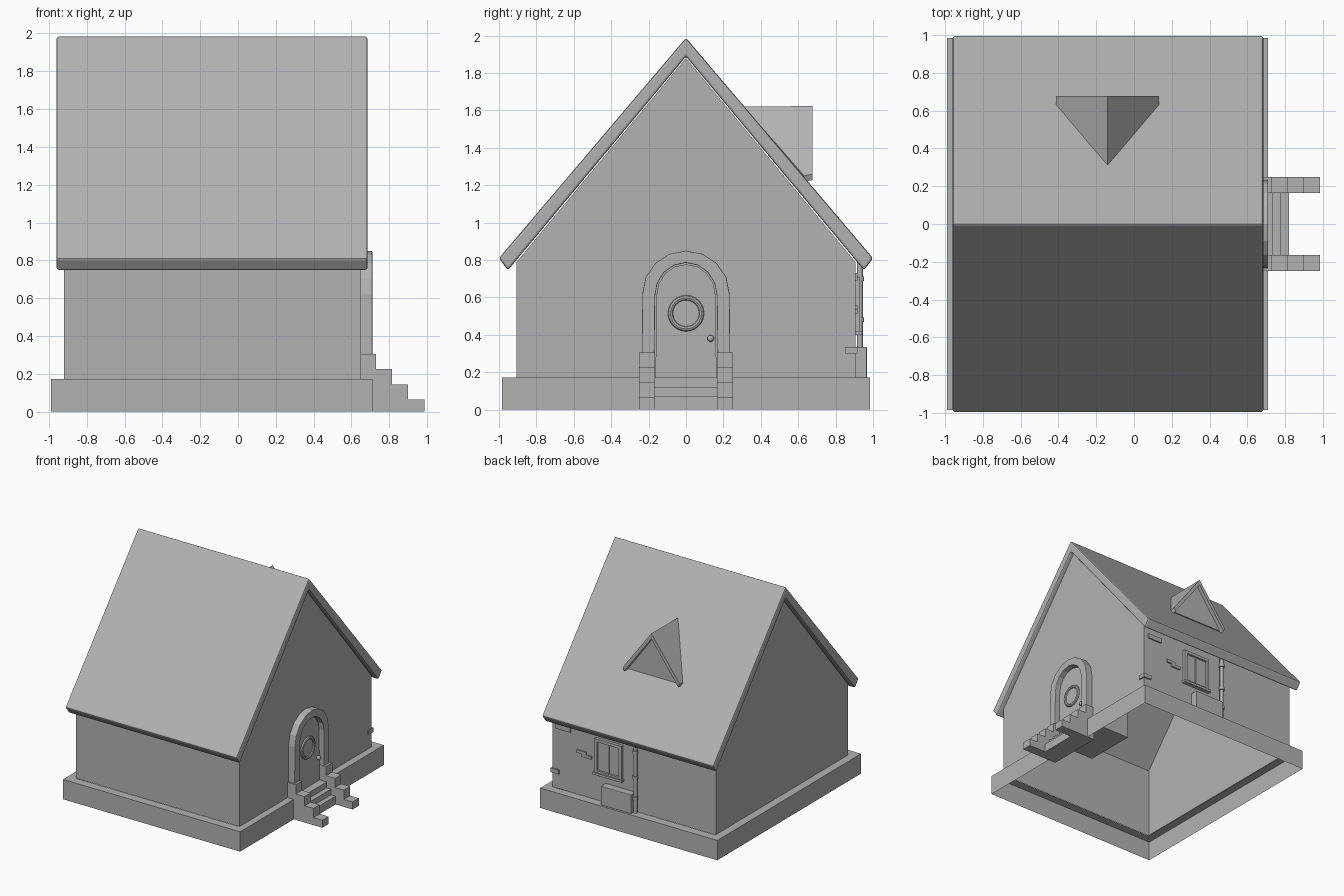
import bpy, bmesh, math
from mathutils import Matrix, Vector

cube = bpy.data.objects.get("Cube")
if cube:
    bpy.data.objects.remove(cube, do_unlink=True)

grey = bpy.data.materials.new("plain_grey")
grey.use_nodes = True
grey.diffuse_color = (0.45, 0.45, 0.45, 1)
bsdf = next(n for n in grey.node_tree.nodes if n.type == 'BSDF_PRINCIPLED')
bsdf.inputs["Base Color"].default_value = grey.diffuse_color


def finish(name, bm, bevel=0, smooth=False):
    bmesh.ops.recalc_face_normals(bm, faces=bm.faces)
    mesh = bpy.data.meshes.new(name)
    bm.to_mesh(mesh)
    bm.free()
    mesh.materials.append(grey)
    obj = bpy.data.objects.new(name, mesh)
    bpy.context.collection.objects.link(obj)
    if bevel:
        mod = obj.modifiers.new("soft_edges", 'BEVEL')
        mod.width, mod.segments, mod.limit_method = bevel, 2, 'ANGLE'
    if smooth:
        bpy.ops.object.select_all(action='DESELECT')
        obj.select_set(True)
        bpy.context.view_layer.objects.active = obj
        bpy.ops.object.shade_smooth_by_angle(angle=math.radians(40))
    return obj


def prism_mesh(profile, start, end, axis='x'):
    """Extrude a (y, z) profile along x, or an (x, z) profile along y."""
    bm = bmesh.new()
    place = (lambda a, b, d: (d, a, b)) if axis == 'x' else (lambda a, b, d: (a, d, b))
    face = bm.faces.new([bm.verts.new(place(a, b, start)) for a, b in profile])
    ext = bmesh.ops.extrude_face_region(bm, geom=[face], use_keep_orig=True)
    verts = [v for v in ext['geom'] if isinstance(v, bmesh.types.BMVert)]
    bmesh.ops.translate(bm, verts=verts, vec=place(0, 0, end - start))
    bmesh.ops.recalc_face_normals(bm, faces=bm.faces)
    return bm


def prism(name, profile, start, end, axis='x', bevel=0):
    return finish(name, prism_mesh(profile, start, end, axis), bevel)


def box(name, x, y, z, bevel=0):
    rect = [(y[0], z[0]), (y[1], z[0]), (y[1], z[1]), (y[0], z[1])]
    return prism(name, rect, x[0], x[1], bevel=bevel)


def drop_faces(bm, direction):
    bm.normal_update()
    gone = [f for f in bm.faces if f.normal.dot(Vector(direction)) > 0.9]
    bmesh.ops.delete(bm, geom=gone, context='FACES')


def cylinder(name, at, radius, depth, turn=Matrix()):
    bm = bmesh.new()
    bmesh.ops.create_cone(bm, cap_ends=True, segments=16, radius1=radius, radius2=radius,
                          depth=depth, matrix=Matrix.Translation(at) @ turn)
    return finish(name, bm, smooth=True)


# Foundation: a hollow skirt with a ledge around the walls
bm = prism_mesh([(-0.985, 0), (0.985, 0), (0.985, 0.172), (-0.985, 0.172)], -0.99, 0.71)
drop_faces(bm, (0, 0, -1))
top = [f for f in bm.faces if f.normal.z > 0.9]
bmesh.ops.inset_region(bm, faces=top, thickness=0.075, use_even_offset=True)
bmesh.ops.delete(bm, geom=top, context='FACES')
finish("foundation", bm)

# Gabled walls, open underneath
bm = prism_mesh([(-0.905, 0.17), (0.905, 0.17), (0.905, 0.79), (0, 1.88), (-0.905, 0.79)],
                -0.92, 0.65)
drop_faces(bm, (0, 0, -1))
finish("walls", bm)

# Pitched roof slab
prism("roof", [(0, 1.988), (1.0, 0.81), (0.952, 0.745), (0, 1.888), (-0.952, 0.745), (-1.0, 0.81)],
      -0.96, 0.685, bevel=0.012)

# Dormer: two tapering roof panels and a set-back gable
mid, tip_y, end_y = -0.14, 0.31, 0.677
for side, label in ((1, "left"), (-1, "right")):
    bm = bmesh.new()
    tip = Vector((mid, tip_y, 1.62))
    peak = Vector((mid, end_y, 1.623))
    foot = Vector((mid + side * 0.272, end_y, 1.26))
    toe = Vector((mid + side * 0.272, end_y - 0.045, 1.25))
    drop = Vector((-side * 0.012, 0, -0.032))
    upper = [bm.verts.new(p) for p in (tip, peak, foot, toe)]
    lower = [bm.verts.new(p + drop) for p in (tip, peak, foot, toe)]
    bm.faces.new(upper)
    bm.faces.new(lower[::-1])
    for i in range(4):
        j = (i + 1) % 4
        bm.faces.new((upper[i], lower[i], lower[j], upper[j]))
    finish("dormer_roof_" + label, bm)
prism("dormer_gable", [(mid - 0.245, 1.24), (mid + 0.245, 1.24), (mid, 1.59)], 0.60, 0.645, 'y')


# Arched doorway
def arch(half, spring, top, steps=8):
    curve = [(half * math.cos(math.pi * i / steps), spring + (top - spring) * math.sin(math.pi * i / steps))
             for i in range(steps + 1)]
    return [(half + 0.005, 0.17)] + curve + [(-half - 0.005, 0.17)]


outer, inner = arch(0.233, 0.62, 0.85), arch(0.165, 0.61, 0.785)
prism("door_frame", outer + inner[::-1], 0.64, 0.71, bevel=0.005)
prism("door_recess", arch(0.225, 0.61, 0.83), 0.26, 0.652)
prism("door", arch(0.158, 0.61, 0.777), 0.64, 0.668)

# Round door window ring, swept from a small circle
bm = bmesh.new()
rows = []
for i in range(24):
    a = math.tau * i / 24
    row = []
    for j in range(8):
        b = math.tau * j / 8
        r = 0.083 + 0.014 * math.cos(b)
        row.append(bm.verts.new((0.67 + 0.014 * math.sin(b), r * math.cos(a), 0.515 + r * math.sin(a))))
    rows.append(row)
for i in range(24):
    for j in range(8):
        n, m = (i + 1) % 24, (j + 1) % 8
        bm.faces.new((rows[i][j], rows[n][j], rows[n][m], rows[i][m]))
finish("door_window_ring", bm, smooth=True)
cylinder("door_window_pane", (0.668, 0, 0.515), 0.075, 0.008, Matrix.Rotation(math.pi / 2, 4, 'Y'))

# Door knob
bm = bmesh.new()
bmesh.ops.create_uvsphere(bm, u_segments=12, v_segments=8, radius=0.018,
                          matrix=Matrix.Translation((0.682, 0.132, 0.38)))
finish("door_knob", bm, smooth=True)


# Stairs: stepped side walls and lower treads between them
def stair_profile(back, front, run, high, rise, count):
    pts = [(back, 0), (front + run * (count - 1), 0)]
    for i in reversed(range(count)):
        pts += [(front + run * i, high - rise * i), (front + run * (i - 1) if i else back, high - rise * i)]
    return pts


sides = stair_profile(0.64, 0.73, 0.085, 0.305, 0.08, 4)
for low, label in ((0.165, "left"), (-0.25, "right")):
    prism("stair_wall_" + label, sides, low, low + 0.085, 'y')
prism("stair_treads", stair_profile(0.64, 0.735, 0.043, 0.172, 0.05, 3), -0.166, 0.166, 'y')

# Back window: frame of four bars, pane, mullion and sill
wx, wz, bar = (-0.03, 0.23), (0.41, 0.71), 0.025
for k in (0, 1):
    sx = (wx[k] - bar * k, wx[k] + bar * (1 - k))
    sz = (wz[k] - bar * k, wz[k] + bar * (1 - k))
    box("window_jamb_%d" % k, sx, (0.89, 0.93), wz)
    box("window_rail_%d" % k, wx, (0.89, 0.93), sz)
box("window_pane", wx, (0.89, 0.912), wz)
box("window_mullion", (0.094, 0.106), (0.89, 0.92), wz)
box("window_sill", (-0.04, 0.24), (0.89, 0.94), (0.40, 0.42))

# Downpipe with collars, and a storage box below the window
cylinder("downpipe", (-0.165, 0.93, 0.48), 0.016, 0.63)
for z in (0.30, 0.48, 0.70):
    cylinder("pipe_collar", (-0.165, 0.93, z), 0.023, 0.025)
box("storage_box", (-0.15, 0.14), (0.89, 0.967), (0.17, 0.335), bevel=0.004)

# Loose bricks standing proud of the back wall
box("corner_brick", (0.58, 0.66), (0.85, 0.918), (0.30, 0.335))
box("upper_brick", (0.47, 0.61), (0.89, 0.917), (0.69, 0.73))
box("brick_a", (0.32, 0.41), (0.89, 0.917), (0.535, 0.56))
box("brick_b", (0.27, 0.36), (0.89, 0.917), (0.51, 0.535))
